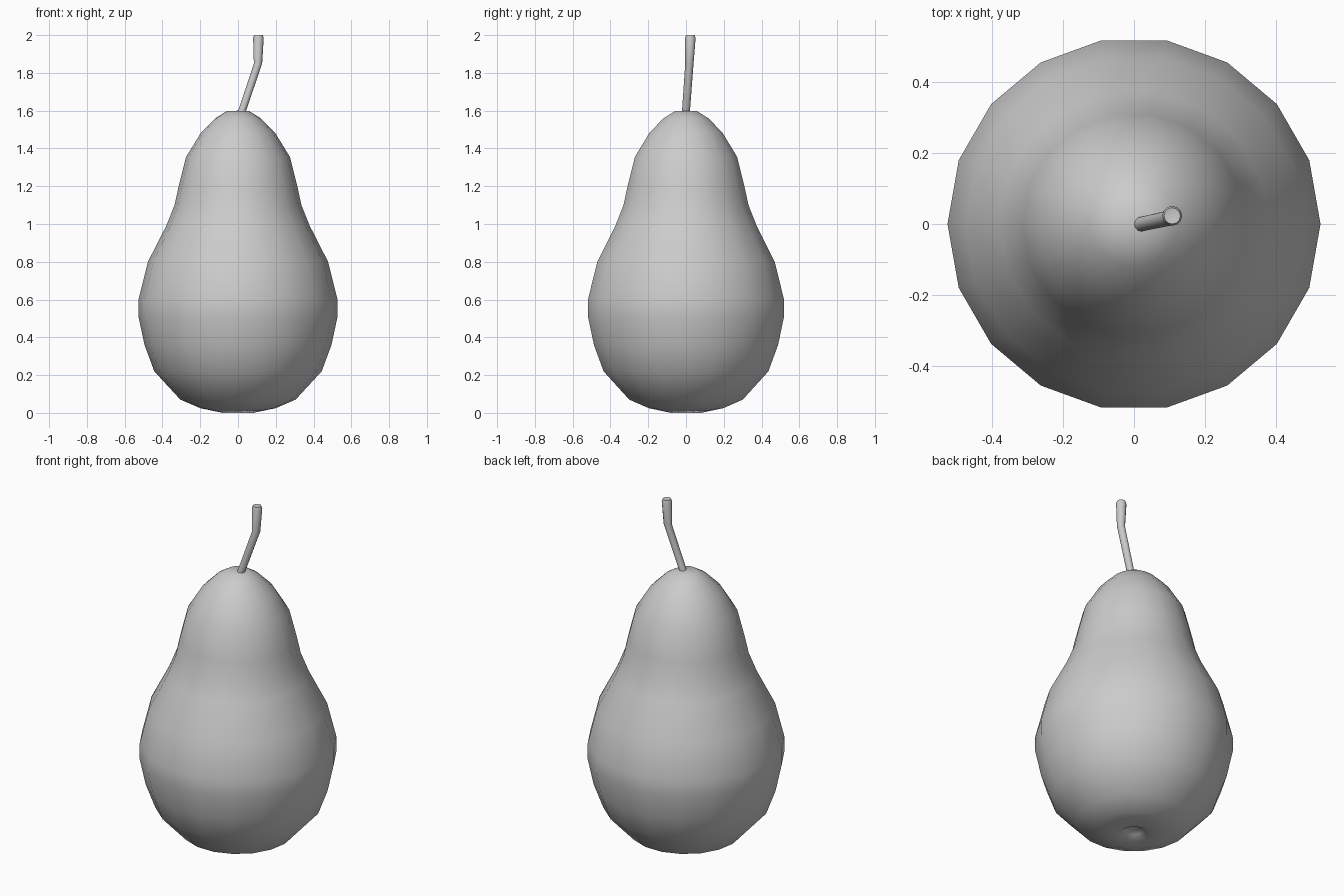
import bpy, bmesh, math
from mathutils import Vector

if "Cube" in bpy.data.objects:
    bpy.data.objects.remove(bpy.data.objects["Cube"])


def loft(name, rings, sides, angle):
    """Skin circles given as (x, y, z, radius); radius 0 makes a pole."""
    bm = bmesh.new()
    loops = []
    for x, y, z, r in rings:
        if r == 0:
            loops.append([bm.verts.new((x, y, z))])
        else:
            loops.append([bm.verts.new((x + r * math.cos(2 * math.pi * i / sides),
                                        y + r * math.sin(2 * math.pi * i / sides), z))
                          for i in range(sides)])
    for a, b in zip(loops, loops[1:]):
        for i in range(sides):
            j = (i + 1) % sides
            quad = [a[i % len(a)], a[j % len(a)], b[j % len(b)], b[i % len(b)]]
            bm.faces.new(list(dict.fromkeys(quad)))
    bmesh.ops.recalc_face_normals(bm, faces=bm.faces)
    mesh = bpy.data.meshes.new(name)
    bm.to_mesh(mesh)
    bm.free()
    obj = bpy.data.objects.new(name, mesh)
    bpy.context.collection.objects.link(obj)
    bpy.ops.object.select_all(action='DESELECT')
    obj.select_set(True)
    bpy.context.view_layer.objects.active = obj
    bpy.ops.object.shade_smooth_by_angle(angle=math.radians(angle))
    return obj


# Pear body: 18-sided profile with a small dimple underneath
profile = [(0, 0.035), (0.045, 0.025), (0.08, 0.003), (0.2, 0.025), (0.305, 0.07),
           (0.443, 0.22), (0.495, 0.36), (0.527, 0.51), (0.527, 0.6), (0.477, 0.8),
           (0.38, 0.99), (0.336, 1.1), (0.314, 1.2), (0.275, 1.355), (0.195, 1.485),
           (0.12, 1.56), (0.06, 1.597), (0, 1.6)]
loft("pear_body", [(0, 0, z - 0.003 * (z == 0.003), r) for r, z in profile], 18, 60)

# Bent stem, flared at the cut end
loft("stem", [(0.012, -0.001, 1.57, 0), (0.012, -0.001, 1.57, 0.021), (0.022, 0, 1.6, 0.021),
              (0.106, 0.018, 1.85, 0.022), (0.108, 0.023, 1.985, 0.028),
              (0.108, 0.023, 2.0, 0.023), (0.108, 0.023, 1.996, 0)], 12, 50)
